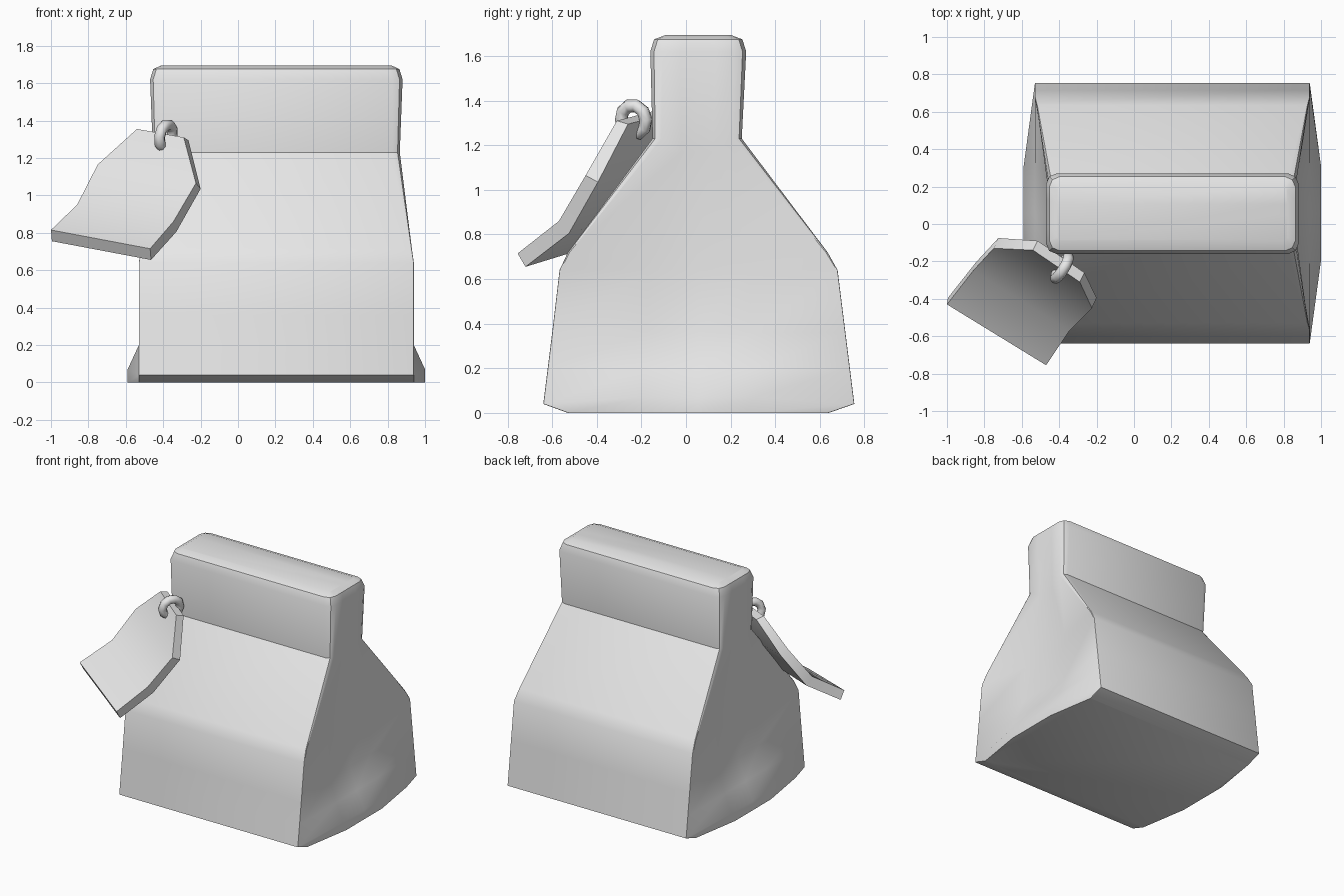
import bpy, bmesh, math
from mathutils import Vector

cube = bpy.data.objects.get("Cube")
if cube:
    bpy.data.objects.remove(cube, do_unlink=True)

GREY = (0.8, 0.8, 0.8, 1.0)
grey = bpy.data.materials.new("light_grey")
grey.use_nodes = True
grey.diffuse_color = GREY
grey.node_tree.nodes["Principled BSDF"].inputs["Base Color"].default_value = GREY


def finish(obj, angle):
    obj.data.materials.append(grey)
    bpy.ops.object.select_all(action='DESELECT')
    obj.select_set(True)
    bpy.context.view_layer.objects.active = obj
    bpy.ops.object.shade_smooth_by_angle(angle=math.radians(angle))


def loft(name, rings, angle=30):
    """Skin closed rings of equal length and cap both ends."""
    bm = bmesh.new()
    loops = [[bm.verts.new(p) for p in ring] for ring in rings]
    n = len(loops[0])
    for low, high in zip(loops, loops[1:]):
        for i in range(n):
            j = (i + 1) % n
            bm.faces.new((low[i], low[j], high[j], high[i]))
    bm.faces.new(loops[0][::-1])
    bm.faces.new(loops[-1])
    bmesh.ops.recalc_face_normals(bm, faces=bm.faces)
    mesh = bpy.data.meshes.new(name)
    bm.to_mesh(mesh)
    bm.free()
    obj = bpy.data.objects.new(name, mesh)
    bpy.context.collection.objects.link(obj)
    finish(obj, angle)
    return obj


# Carton: one cross-section per level, mirrored about its own centre line
CENTRE_X = 0.205


def section(z, front, back, half, side, cut, side_z=None):
    side_z = z if side_z is None else side_z
    k = cut * 0.3
    right = [(half - cut, front, z), (half - k, front + k, z), (half, front + cut, z)]
    right += [(side, front + (back - front) * t, side_z) for t in (0.32, 0.5, 0.68)]
    right += [(half, back - cut, z), (half - k, back - k, z), (half - cut, back, z)]
    left = [(-x, y, h) for x, y, h in reversed(right)]
    return [(CENTRE_X + x, y, h) for x, y, h in right + left]


carton = loft("carton", [
    section(0.00, -0.53, 0.64, 0.735, 0.795, 0.004),
    section(0.04, -0.64, 0.755, 0.735, 0.795, 0.004, 0.07),
    section(0.20, -0.62, 0.735, 0.735, 0.735, 0.004),
    section(0.36, -0.60, 0.715, 0.735, 0.675, 0.004),
    section(0.64, -0.567, 0.68, 0.735, 0.665, 0.004),
    section(0.72, -0.53, 0.635, 0.724, 0.66, 0.008),
    section(1.23, -0.15, 0.25, 0.66, 0.655, 0.04, 1.17),
    section(1.62, -0.16, 0.27, 0.675, 0.675, 0.055),
    section(1.675, -0.143, 0.253, 0.658, 0.658, 0.055),
    section(1.695, -0.09, 0.20, 0.615, 0.615, 0.02),
], angle=32)

# Hanging tag: rows of left point, right point and offset to the back face
rows = [
    ((-1.0, -0.43, 0.815), (-0.47, -0.755, 0.715), (0.005, 0.035, -0.06)),
    ((-0.86, -0.25, 0.95), (-0.345, -0.57, 0.86), (0.015, 0.045, -0.055)),
    ((-0.75, -0.13, 1.165), (-0.225, -0.45, 1.065), (0.025, 0.055, -0.03)),
    ((-0.54, -0.14, 1.355), (-0.29, -0.31, 1.31), (0.025, 0.05, -0.015)),
]
tag_rings = []
for left, right, back in rows:
    l, r, b = Vector(left), Vector(right), Vector(back)
    tag_rings.append([l, r, r + b, l + b])
loft("tag", tag_rings, angle=35)

# Ring threaded through the tag, turning about the tag's width
width = Vector(rows[0][1]) - Vector(rows[0][0])
bpy.ops.mesh.primitive_torus_add(
    major_segments=10, minor_segments=8, major_radius=0.065, minor_radius=0.03,
    location=(-0.385, -0.235, 1.315),
    rotation=width.to_track_quat('Z', 'Y').to_euler())
ring = bpy.context.object
ring.name = "tag_ring"
finish(ring, 50)
